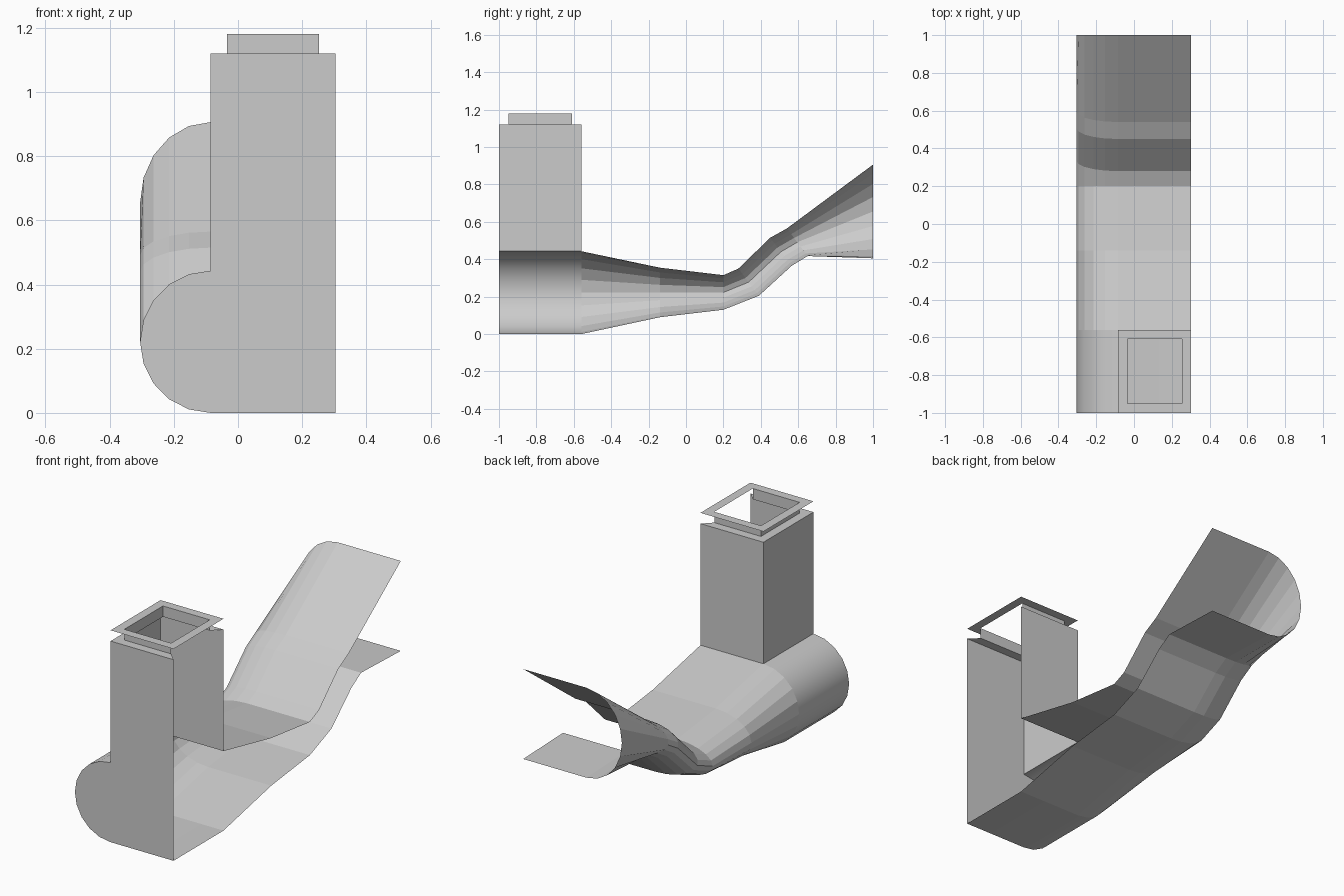
import bpy, math

if "Cube" in bpy.data.objects:
    bpy.data.objects.remove(bpy.data.objects["Cube"])

R, L = 0.303, -0.085          # open right edge, start of the rounded side
RAD = 0.22                    # radius of the rounded side
Y0, Y1 = -1.0, -0.56          # front and back of the chimney
TOP, RIM = 1.12, 1.18


def make(name, verts, faces, smooth=False):
    me = bpy.data.meshes.new(name)
    me.from_pydata(verts, [], faces)
    me.update()
    for p in me.polygons:
        p.use_smooth = smooth
    ob = bpy.data.objects.new(name, me)
    bpy.context.collection.objects.link(ob)
    return ob


def section(bottom, top):
    """C-shaped section, open on the right, between two (y, z) points."""
    pts = []
    for i in range(11):
        a = math.pi * i / 10
        t = (1 - math.cos(a)) / 2
        pts.append((L - RAD * math.sin(a),
                    bottom[0] + (top[0] - bottom[0]) * t,
                    bottom[1] + (top[1] - bottom[1]) * t))
    return [(R, *bottom)] + pts + [(R, *top)]


def loft(name, rows, smooth=False):
    n = len(rows[0])
    verts = [v for r in rows for v in r]
    faces = [(j * n + i, j * n + i + 1, (j + 1) * n + i + 1, (j + 1) * n + i)
             for j in range(len(rows) - 1) for i in range(n - 1)]
    return make(name, verts, faces, smooth)


# rounded barrel under the chimney (its top is open into the chimney)
front = section((Y0, 0.0), (Y0, 0.443))
back = section((Y1, 0.0), (Y1, 0.443))
loft("barrel", [front[:-1], back[:-1]], True)

# faceted channel that narrows, climbs and flares to the back
stations = [((Y1, 0.0), (Y1, 0.443)),
            ((-0.14, 0.09), (-0.14, 0.355)),
            ((0.20, 0.13), (0.20, 0.315)),
            ((0.39, 0.205), (0.28, 0.35)),
            ((0.565, 0.365), (0.45, 0.515)),
            ((0.65, 0.417), (0.54, 0.565)),
            ((1.0, 0.405), (1.0, 0.906))]
loft("channel", [section(b, t) for b, t in stations])

# flat front wall covering both barrel end and chimney
outline = front[:-1] + [(L, Y0, TOP), (R, Y0, TOP)]
make("front_wall", outline, [tuple(range(len(outline)))])

# chimney left and back walls, right side open
loft("chimney_walls", [
    [(L, Y0, 0.443), (L, Y1, 0.443), (R, Y1, 0.443)],
    [(L, Y0, TOP), (L, Y1, TOP), (R, Y1, TOP)]])


def ring(inset, z):
    return [(R - inset, Y0 + inset, z), (L + inset, Y0 + inset, z),
            (L + inset, Y1 - inset, z), (R - inset, Y1 - inset, z)]


# shoulder and neck, open on the right
loft("shoulder_and_neck", [ring(0, TOP), ring(0.05, TOP), ring(0.05, RIM)])

# flat rim all the way round
outer, inner = ring(0, RIM), ring(0.05, RIM)
make("rim", outer + inner,
     [(i, (i + 1) % 4, (i + 1) % 4 + 4, i + 4) for i in range(4)])
